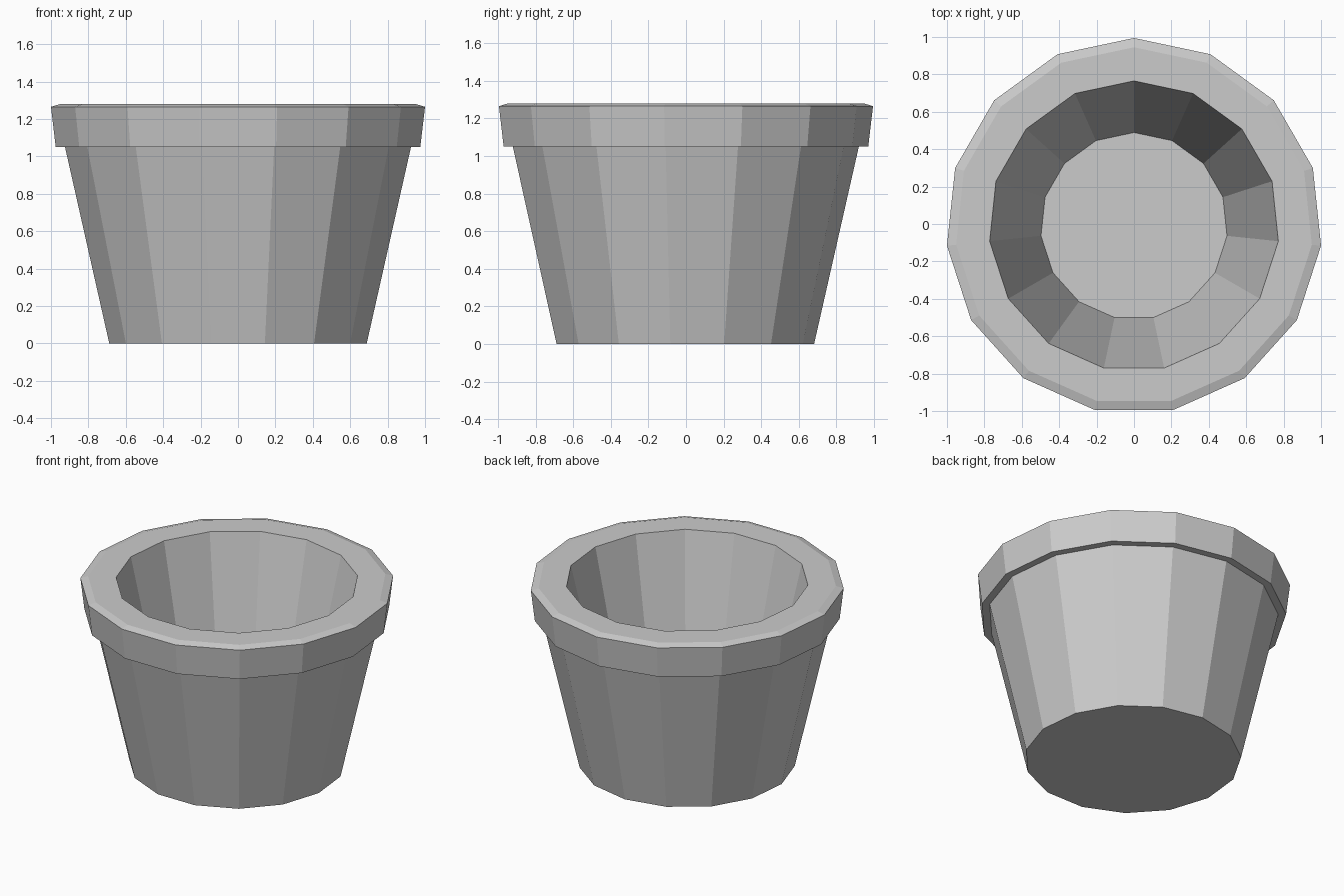
import bpy
import bmesh
from math import sin, cos, tau

SIDES = 15
Y_SHIFT = -0.011

cube = bpy.data.objects.get("Cube")
if cube:
    bpy.data.objects.remove(cube, do_unlink=True)

# Single clay colour
clay = bpy.data.materials.new("pale_grey_clay")
clay.use_nodes = True
clay.diffuse_color = (0.6, 0.6, 0.6, 1)
clay.node_tree.nodes["Principled BSDF"].inputs["Base Color"].default_value = clay.diffuse_color

# Profile (radius, height): base, body, overhanging rim, chamfer, inner wall, floor
profile = [(0.692, 0), (0.93, 1.05), (0.98, 1.05), (1.0055, 1.265),
           (0.956, 1.28), (0.776, 1.28), (0.50, 0.08)]

bm = bmesh.new()
rings = [[bm.verts.new((r * sin(tau * i / SIDES), r * cos(tau * i / SIDES) + Y_SHIFT, z))
          for i in range(SIDES)] for r, z in profile]

# Walls between neighbouring rings
for low, high in zip(rings, rings[1:]):
    for i in range(SIDES):
        j = (i + 1) % SIDES
        bm.faces.new((low[i], low[j], high[j], high[i]))

# Underside and inner floor
bm.faces.new(rings[0])
bm.faces.new(rings[-1])
bmesh.ops.recalc_face_normals(bm, faces=bm.faces)

mesh = bpy.data.meshes.new("flower_pot")
bm.to_mesh(mesh)
bm.free()
mesh.materials.append(clay)
pot = bpy.data.objects.new("flower_pot", mesh)
bpy.context.collection.objects.link(pot)
